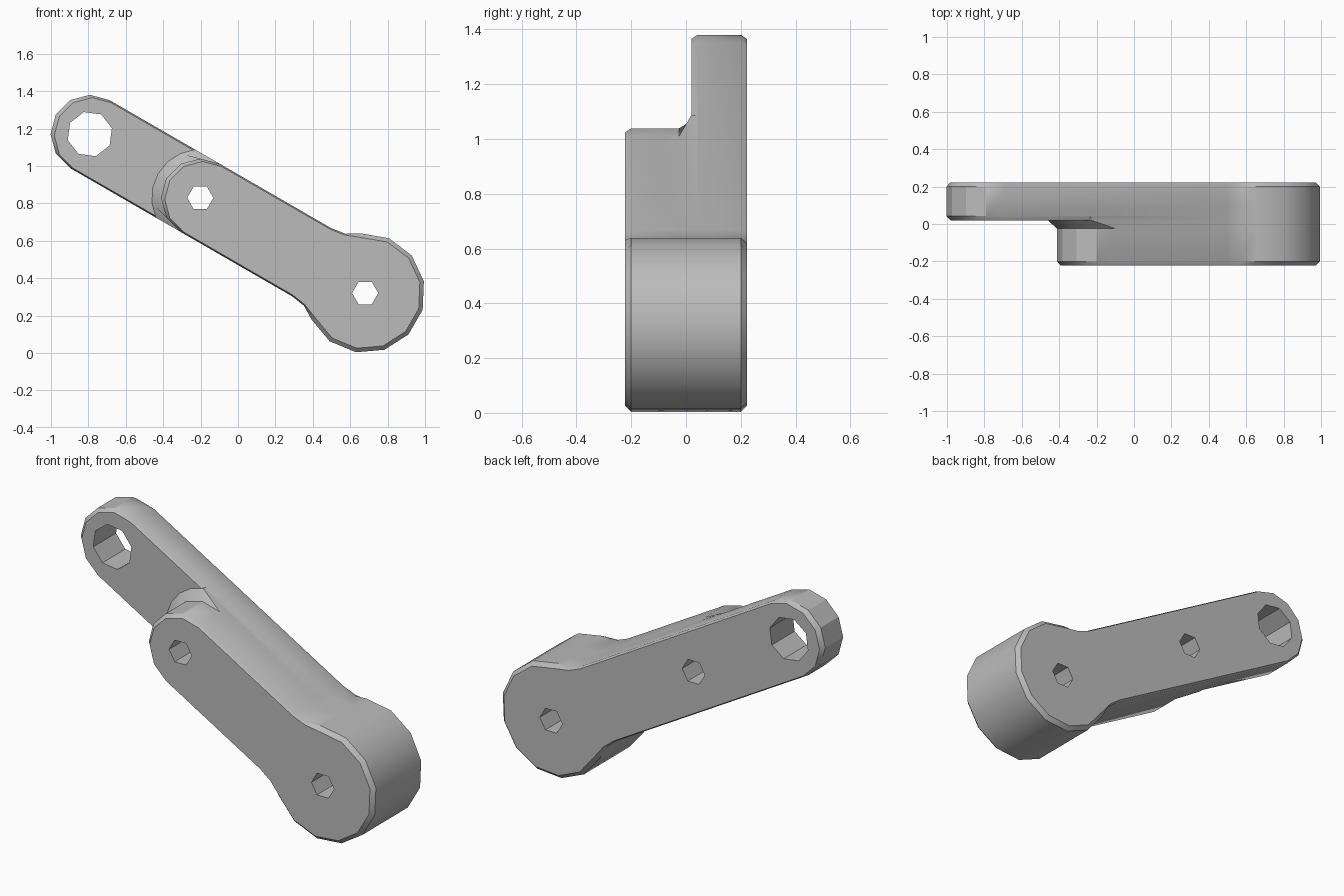
import bpy, bmesh
from math import sin, cos, asin, radians, pi
from mathutils import Vector

if "Cube" in bpy.data.objects:
    bpy.data.objects.remove(bpy.data.objects["Cube"])

# Arm layout: the axis runs from the big head up to the far tip at 30 degrees
HEAD = Vector((0.68, 0, 0.32))
AXIS = Vector((-cos(pi / 6), 0, 0.5))
SIDE = Vector((0.5, 0, cos(pi / 6)))
R_HEAD, R_BAR = 0.32, 0.21
MID, TIP = 1.018, 1.70      # distance of the two pivots from the head
Y_FRONT, Y_STEP, Y_BACK = -0.222, 0.02, 0.222
CHAMFER = 0.022

grey = bpy.data.materials.new("grey")
grey.use_nodes = True
colour = (0.5, 0.5, 0.5, 1)
grey.diffuse_color = colour
grey.node_tree.nodes["Principled BSDF"].inputs["Base Color"].default_value = colour


def outline(reach, inset=0.0, flare=0.0):
    """Keyhole outline in (along, across) coordinates."""
    half = R_BAR - 0.35 * inset
    radius = half + flare
    sweep = asin(half / radius)
    centre = reach - 0.65 * inset
    pts = []
    for i in range(7):                      # rounded tip
        a = -sweep + 2 * sweep * i / 6
        pts.append((centre + radius * cos(a), radius * sin(a)))
    neck = [(0.33, half), (0.25, half + 0.012)]
    pts += neck
    for i in range(10):                     # big round head
        a = radians(56 + 248 * i / 9)
        pts.append(((R_HEAD - inset) * cos(a), (R_HEAD - inset) * sin(a)))
    pts += [(u, -v) for u, v in reversed(neck)]
    return pts


def loft(name, rings):
    """Solid through (y, outline) rings, capped at both ends."""
    bm = bmesh.new()
    loops = []
    for y, pts in rings:
        loops.append([bm.verts.new(HEAD + AXIS * u + SIDE * v + Vector((0, y, 0)))
                      for u, v in pts])
    for a, b in zip(loops, loops[1:]):
        for i in range(len(a)):
            j = (i + 1) % len(a)
            bm.faces.new((a[i], a[j], b[j], b[i]))
    bm.faces.new(loops[0])
    bm.faces.new(loops[-1])
    bmesh.ops.recalc_face_normals(bm, faces=bm.faces)
    mesh = bpy.data.meshes.new(name)
    bm.to_mesh(mesh)
    bm.free()
    mesh.materials.append(grey)
    obj = bpy.data.objects.new(name, mesh)
    bpy.context.collection.objects.link(obj)
    return obj


def combine(target, tool, operation):
    mod = target.modifiers.new(operation, "BOOLEAN")
    mod.operation, mod.solver, mod.object = operation, "EXACT", tool
    bpy.context.view_layer.objects.active = target
    bpy.ops.object.modifier_apply(modifier=mod.name)
    bpy.data.objects.remove(tool)


# Long rear link, chamfered on both faces
arm = loft("link_arm", [
    (Y_STEP, outline(TIP, CHAMFER)),
    (Y_STEP + CHAMFER, outline(TIP)),
    (Y_BACK - CHAMFER, outline(TIP)),
    (Y_BACK, outline(TIP, CHAMFER))])

# Short front link, flaring where it meets the rear link
front_link = loft("front_link", [
    (Y_FRONT, outline(MID, CHAMFER)),
    (Y_FRONT + CHAMFER, outline(MID)),
    (-0.025, outline(MID)),
    (Y_STEP, outline(MID, flare=0.05)),
    (0.1, outline(MID, flare=0.05))])
combine(arm, front_link, "UNION")

# Pivot holes: distance along the arm, radius, sides, starting angle
for reach, radius, sides, turn in [(0, 0.07, 6, 30), (MID, 0.07, 6, 30), (TIP, 0.122, 8, 0)]:
    ring = [(reach + radius * cos(radians(turn) + 2 * pi * i / sides),
             radius * sin(radians(turn) + 2 * pi * i / sides)) for i in range(sides)]
    combine(arm, loft("hole_cutter", [(-0.4, ring), (0.4, ring)]), "DIFFERENCE")

# Smooth the head, keep the tips and chamfers crisp
bpy.ops.object.select_all(action="DESELECT")
arm.select_set(True)
bpy.context.view_layer.objects.active = arm
bpy.ops.object.shade_smooth_by_angle(angle=radians(29))
